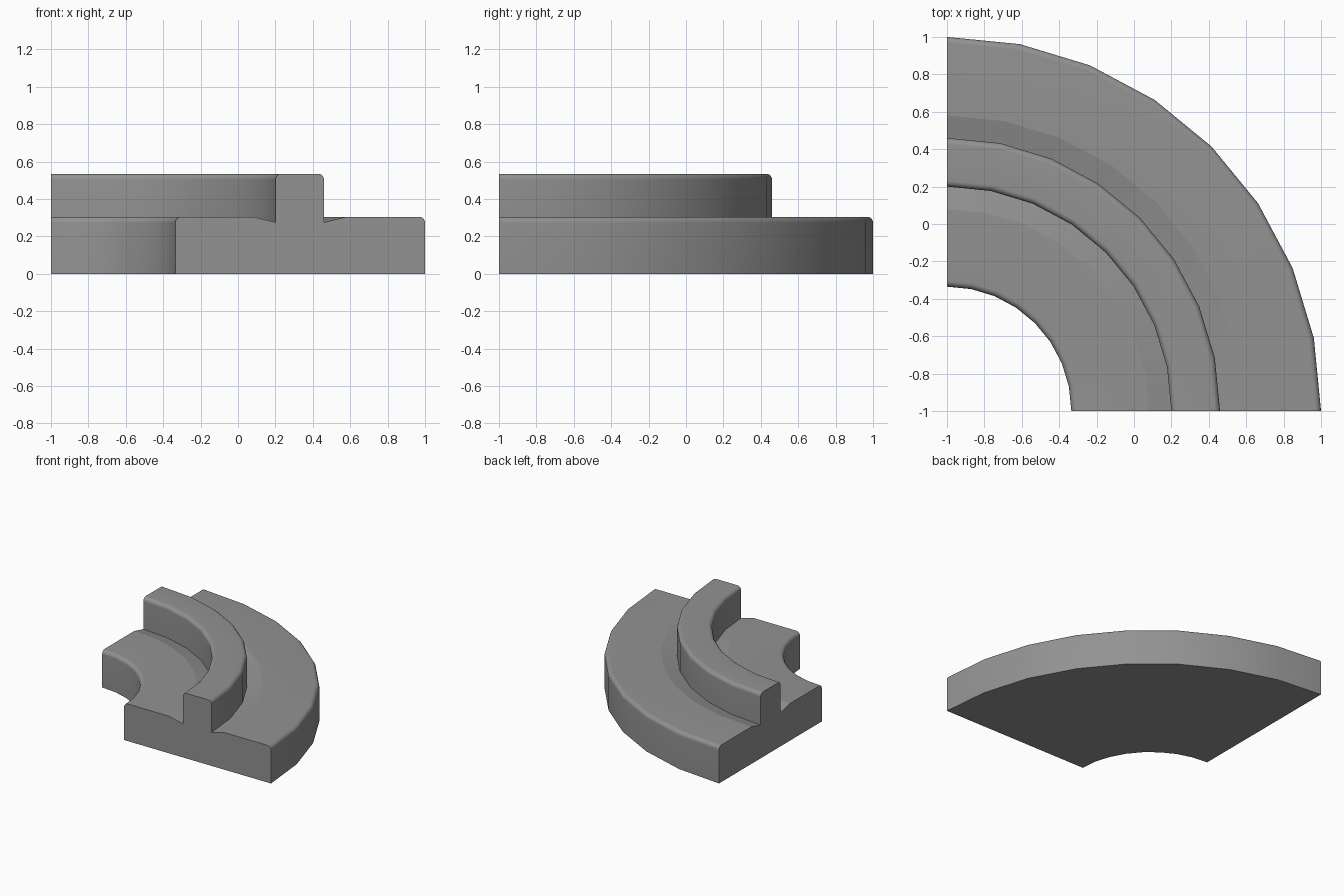
import bpy
import bmesh
from math import cos, sin, pi, radians
from mathutils import Vector

cube = bpy.data.objects.get("Cube")
if cube:
    bpy.data.objects.remove(cube)

STEPS = 8             # segments in the quarter turn
AXIS = Vector((-1, -1, 0))

grey = bpy.data.materials.new("mid grey")
grey.use_nodes = True
colour = (0.29, 0.29, 0.29, 1)
grey.diffuse_color = colour
grey.node_tree.nodes["Principled BSDF"].inputs["Base Color"].default_value = colour


def round_corner(cx, cz, radius, start, steps=8):
    """Quarter arc running clockwise from the start angle."""
    angles = [start - pi / 2 * i / steps for i in range(steps + 1)]
    return [(cx + radius * cos(a), cz + radius * sin(a)) for a in angles]


# Cross-section of base and upright rib: (radius, height)
INNER, OUTER = 0.665, 2.0
RIB_IN, RIB_OUT = 1.2, 1.46
BASE, TOP, GROOVE = 0.305, 0.535, 0.275
SLOPE, R = 0.12, 0.032

profile = [(INNER, 0)]
profile += round_corner(INNER + R, BASE - R, R, pi)
profile += [(RIB_IN - SLOPE, BASE), (RIB_IN, GROOVE)]
profile += round_corner(RIB_IN + R, TOP - R, R, pi)
profile += round_corner(RIB_OUT - R, TOP - R, R, pi / 2)
profile += [(RIB_OUT, GROOVE), (RIB_OUT + SLOPE, BASE)]
profile += round_corner(OUTER - R, BASE - R, R, pi / 2)
profile += [(OUTER, 0)]

# Sweep the section through a quarter turn, leaving both ends closed
bm = bmesh.new()
section = bm.faces.new([bm.verts.new(AXIS + Vector((r, 0, z))) for r, z in profile])
bmesh.ops.spin(bm, geom=[section] + section.edges[:] + section.verts[:],
               cent=AXIS, axis=(0, 0, 1), angle=pi / 2, steps=STEPS)

# Close the starting end if the sweep opened it
rim = [e for e in bm.edges if e.is_boundary]
if rim:
    bmesh.ops.holes_fill(bm, edges=rim, sides=0)
bmesh.ops.recalc_face_normals(bm, faces=bm.faces[:])

mesh = bpy.data.meshes.new("curved_rail_section")
bm.to_mesh(mesh)
bm.free()
mesh.materials.append(grey)
rail = bpy.data.objects.new("curved_rail_section", mesh)
bpy.context.collection.objects.link(rail)

# Smooth along the curve and rounded edges, crisp at walls and grooves
bpy.ops.object.select_all(action="DESELECT")
rail.select_set(True)
bpy.context.view_layer.objects.active = rail
bpy.ops.object.shade_smooth_by_angle(angle=radians(12.5))
